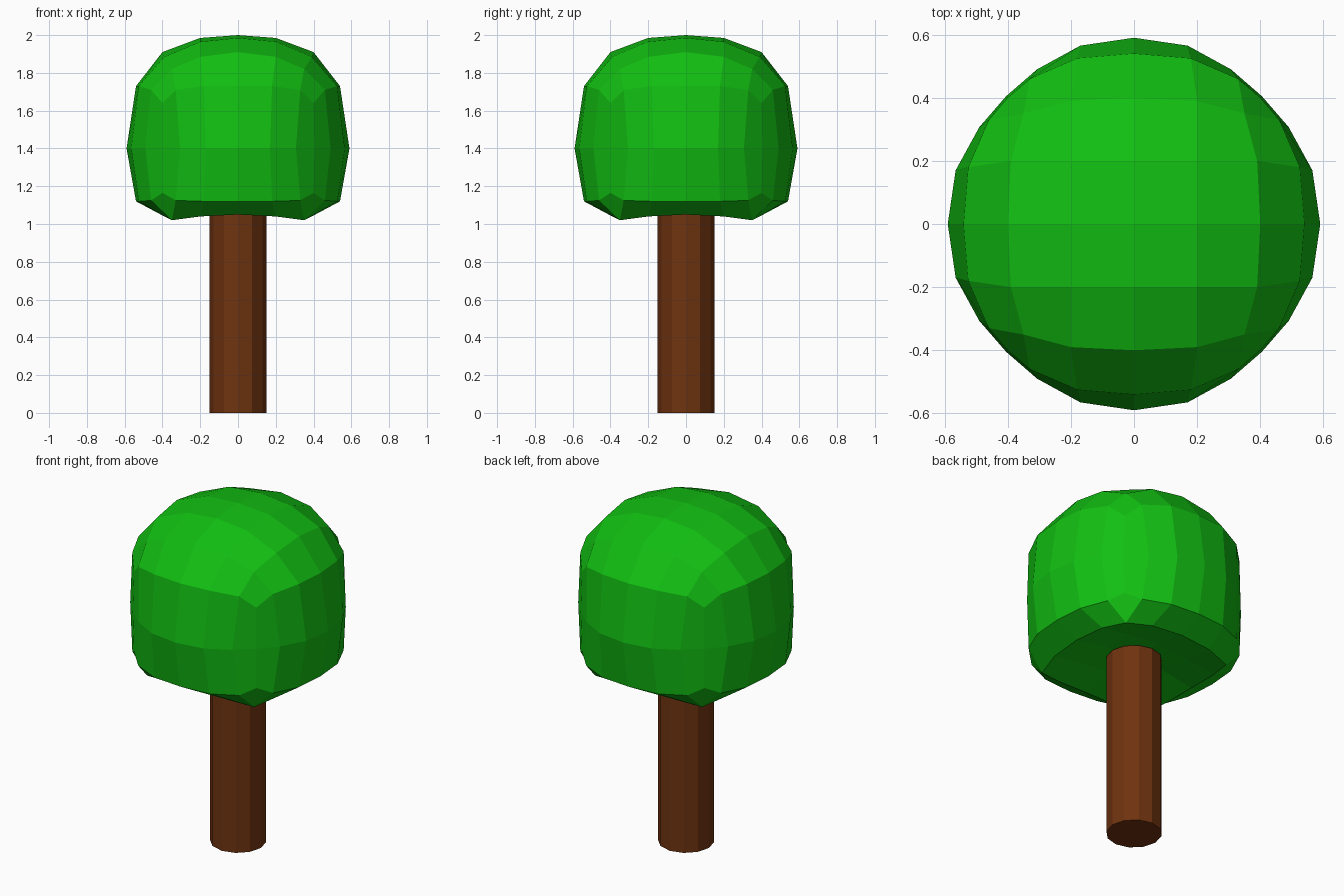
import bpy, bmesh

if "Cube" in bpy.data.objects:
    bpy.data.objects.remove(bpy.data.objects["Cube"])


def material(name, rgb):
    m = bpy.data.materials.new(name)
    m.diffuse_color = (*rgb, 1)
    m.use_nodes = True
    m.node_tree.nodes["Principled BSDF"].inputs["Base Color"].default_value = m.diffuse_color
    return m


green = material("leaf green", (0.006, 0.52, 0.006))
brown = material("bark brown", (0.16, 0.033, 0.005))

# One eighth of each crown layer, keyed by grid step (3 = rim, 0 = centre)
TOP = {(0, 0): (0, 0, 2.0), (1, 0): (.2, 0, 1.985), (1, 1): (.2, .2, 1.965),
       (2, 0): (.4, 0, 1.91), (2, 1): (.39, .2, 1.885), (2, 2): (.35, .35, 1.82),
       (3, 0): (.54, 0, 1.73), (3, 1): (.525, .18, 1.73),
       (3, 2): (.46, .33, 1.71), (3, 3): (.4, .4, 1.64)}
MIDDLE = {(3, 0): (.59, 0, 1.4), (3, 1): (.565, .17, 1.4),
          (3, 2): (.49, .307, 1.4), (3, 3): (.405, .405, 1.4)}
BOTTOM = {(0, 0): (0, 0, 1.1), (1, 0): (.2, 0, 1.085), (1, 1): (.2, .2, 1.07),
          (2, 0): (.4, 0, 1.05), (2, 1): (.39, .2, 1.04), (2, 2): (.35, .35, 1.02),
          (3, 0): (.54, 0, 1.12), (3, 1): (.525, .18, 1.12),
          (3, 2): (.46, .33, 1.125), (3, 3): (.4, .4, 1.165)}


def mirrored(layer, i, j):
    """Look a grid point up by eightfold symmetry."""
    a, b = abs(i), abs(j)
    x, y, z = layer[(max(a, b), min(a, b))]
    if a < b:
        x, y = y, x
    return (x if i >= 0 else -x, y if j >= 0 else -y, z)


# Crown: rounded box with gridded top and bottom and two rows of side faces
bm = bmesh.new()
steps = range(-3, 4)
top, mid, low = ({(i, j): bm.verts.new(mirrored(layer, i, j))
                  for i in steps for j in steps
                  if max(abs(i), abs(j)) == 3 or layer is not MIDDLE}
                 for layer in (TOP, MIDDLE, BOTTOM))
for grid in (top, low):
    for i in range(-3, 3):
        for j in range(-3, 3):
            bm.faces.new([grid[k] for k in ((i, j), (i + 1, j), (i + 1, j + 1), (i, j + 1))])
rim = ([(i, -3) for i in range(-3, 3)] + [(3, j) for j in range(-3, 3)]
       + [(i, 3) for i in range(3, -3, -1)] + [(-3, j) for j in range(3, -3, -1)])
for n, a in enumerate(rim):
    b = rim[(n + 1) % len(rim)]
    for lo, hi in ((low, mid), (mid, top)):
        bm.faces.new((lo[a], lo[b], hi[b], hi[a]))
bmesh.ops.recalc_face_normals(bm, faces=bm.faces)
mesh = bpy.data.meshes.new("crown")
bm.to_mesh(mesh)
bm.free()
mesh.materials.append(green)
bpy.context.collection.objects.link(bpy.data.objects.new("crown", mesh))

# Trunk
bpy.ops.mesh.primitive_cylinder_add(vertices=12, radius=.15, depth=1.08, location=(0, 0, .54))
trunk = bpy.context.object
trunk.name = "trunk"
trunk.data.materials.append(brown)
